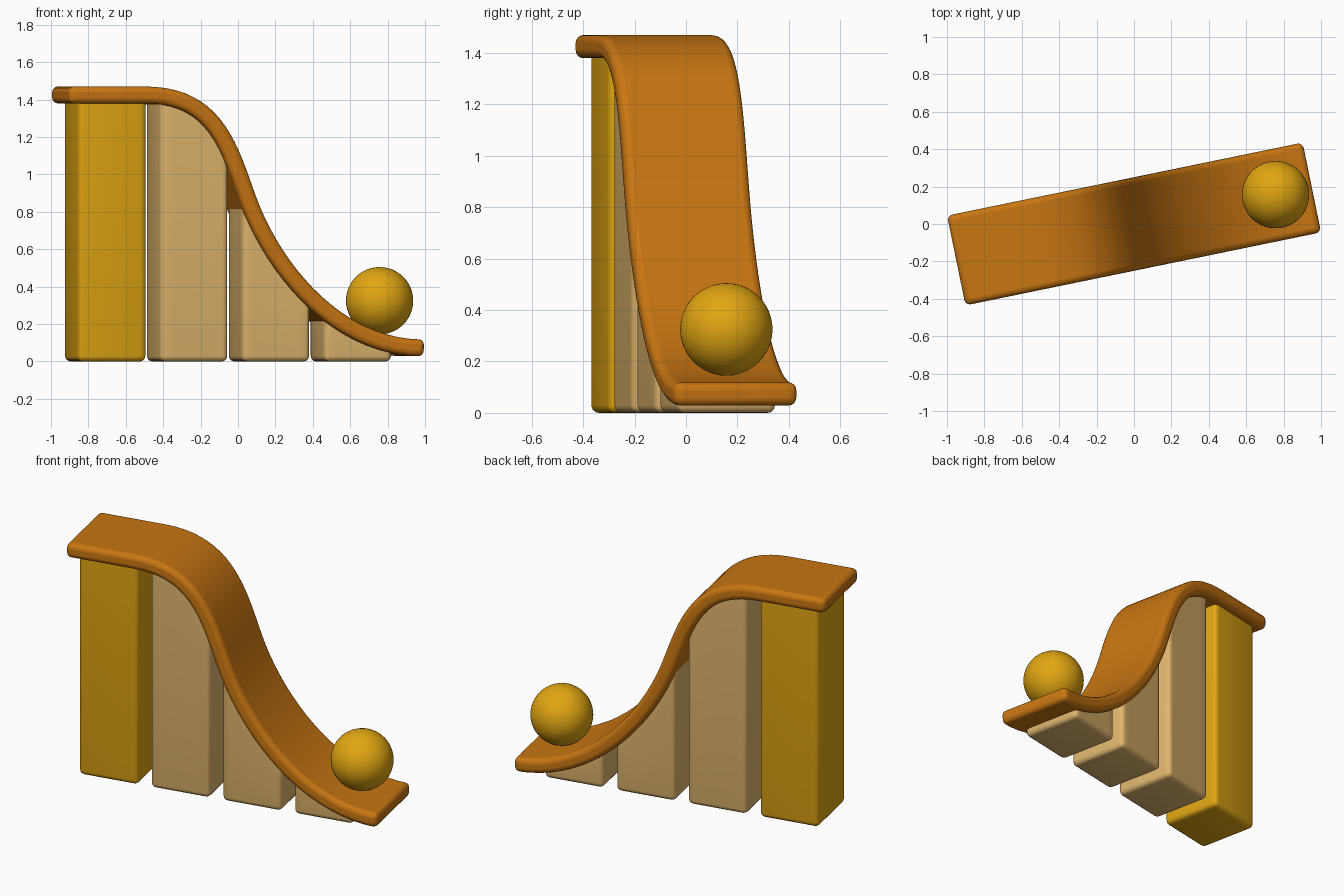
import bpy, bmesh, math
from mathutils import Vector, Matrix
from mathutils.geometry import interpolate_bezier

if "Cube" in bpy.data.objects:
    bpy.data.objects.remove(bpy.data.objects["Cube"], do_unlink=True)

TURN = 0.2025            # whole toy is turned about z
HALF_LEN, WIDTH, THICK = 0.97, 0.49, 0.09


def material(name, rgb):
    m = bpy.data.materials.new(name)
    m.use_nodes = True
    m.diffuse_color = (*rgb, 1)
    m.node_tree.nodes["Principled BSDF"].inputs["Base Color"].default_value = (*rgb, 1)
    return m


orange = material("orange", (0.58, 0.18, 0.006))
yellow = material("yellow", (0.75, 0.38, 0.006))
tan = material("tan wood", (0.75, 0.47, 0.155))


def add_object(name, bm, mat):
    bmesh.ops.recalc_face_normals(bm, faces=bm.faces)
    mesh = bpy.data.meshes.new(name)
    bm.to_mesh(mesh)
    bm.free()
    mesh.materials.append(mat)
    ob = bpy.data.objects.new(name, mesh)
    ob.rotation_euler.z = TURN
    bpy.context.collection.objects.link(ob)
    bpy.ops.object.select_all(action="DESELECT")
    ob.select_set(True)
    bpy.context.view_layer.objects.active = ob
    bpy.ops.object.shade_smooth_by_angle(angle=math.radians(35))
    return ob


# Centre line of the slide: flat landing, steep drop, gentle run-out
def bezier(*pts):
    return interpolate_bezier(*[Vector((u, 0, z)) for u, z in pts], 20)


path = [Vector((-HALF_LEN, 0, 1.425))]
path += bezier((-0.55, 1.425), (-0.16, 1.425), (-0.088, 1.136), (0.012, 0.866))
path += bezier((0.012, 0.866), (0.142, 0.515), (0.483, 0.072), (HALF_LEN, 0.072))[1:]


def height(u):
    for a, b in zip(path, path[1:]):
        if u <= b.x:
            return a.lerp(b, (u - a.x) / (b.x - a.x)).z
    return path[-1].z


# Slide: rectangular section lofted along the centre line
bm = bmesh.new()
rings = []
for i, p in enumerate(path):
    t = (path[min(i + 1, len(path) - 1)] - path[max(i - 1, 0)]).normalized()
    n = Vector((-t.z, 0, t.x)) * THICK / 2
    side = Vector((0, WIDTH / 2, 0))
    rings.append([bm.verts.new(p + c) for c in (n + side, n - side, -n - side, side - n)])
for a, b in zip(rings, rings[1:]):
    for k in range(4):
        bm.faces.new((a[k], a[k - 1], b[k - 1], b[k]))
bm.faces.new(rings[0])
bm.faces.new(rings[-1])
slide = add_object("slide", bm, orange)
bevel = slide.modifiers.new("rounded edges", "BEVEL")
bevel.width, bevel.segments = 0.03, 4
bevel.limit_method, bevel.angle_limit = "ANGLE", math.radians(40)
bevel.use_clamp_overlap = False


# Support blocks: rounded boxes whose tops follow the slide
def block(name, centre, mat):
    length, depth = 0.37, 0.39
    bm = bmesh.new()
    place = Matrix.Translation((centre, 0, 0.5)) @ Matrix.Diagonal((length, depth, 1, 1))
    bmesh.ops.create_cube(bm, size=1, matrix=place)
    edges = [e for e in bm.edges if min(v.co.z for v in e.verts) < 0.5]
    bmesh.ops.bevel(bm, geom=edges, offset=0.03, segments=4, profile=0.5, affect="EDGES")
    for p in path:
        if abs(p.x - centre) < length / 2 - 0.002:
            bmesh.ops.bisect_plane(bm, geom=bm.verts[:] + bm.edges[:] + bm.faces[:],
                                   plane_co=p, plane_no=(1, 0, 0))
    for v in bm.verts:
        if v.co.z > 0.99:
            v.co.z = height(v.co.x)
    add_object(name, bm, mat)


names = ("tall_block", "upper_block", "middle_block", "low_block")
for i, name in enumerate(names):
    block(name, -0.725 + 0.447 * i, tan if i else yellow)

# Ball resting on the run-out
bm = bmesh.new()
bmesh.ops.create_uvsphere(bm, u_segments=48, v_segments=24, radius=0.18)
ball = add_object("ball", bm, yellow)
ball.location = (0.757, 0.157, 0.325)
